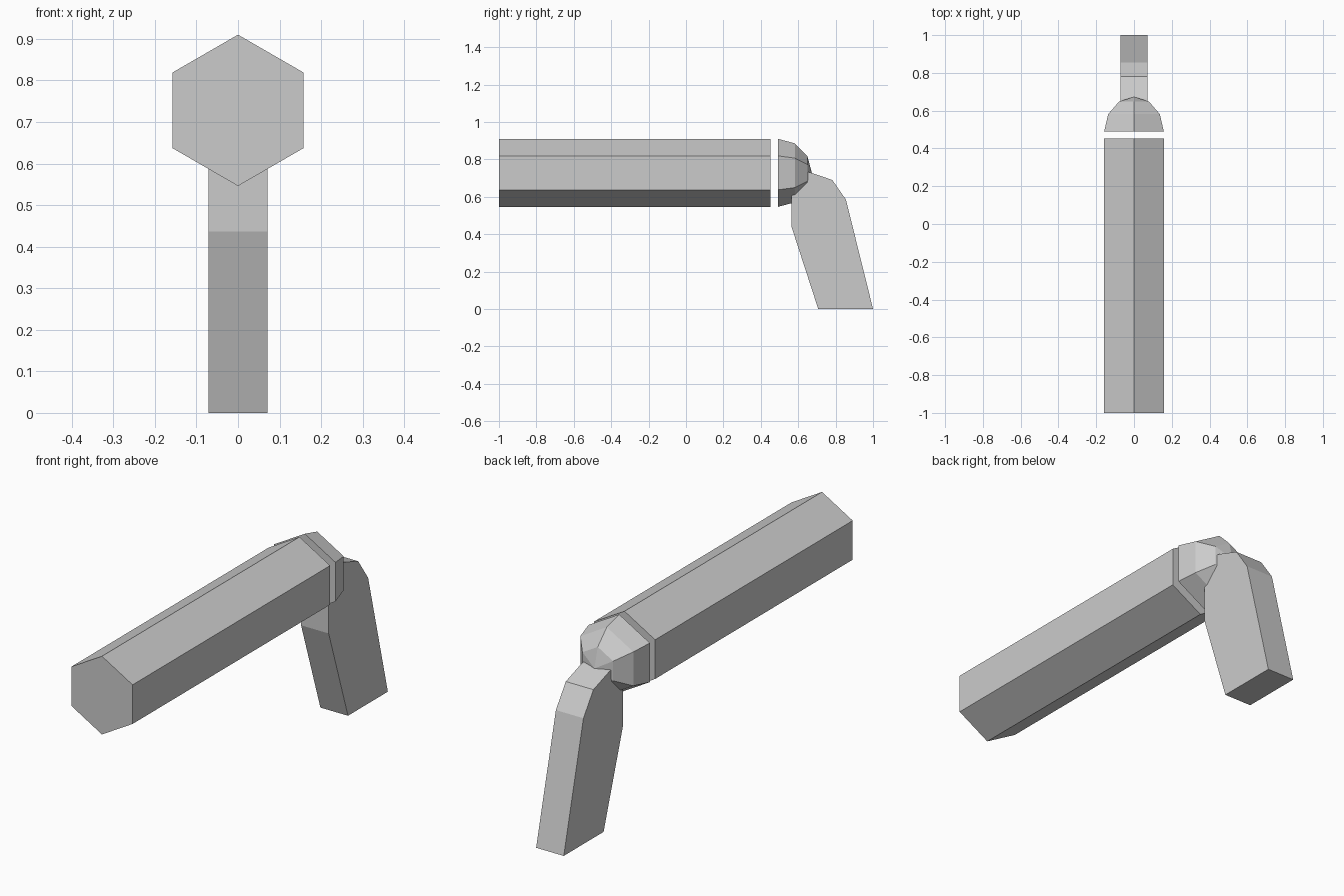
import bpy, bmesh
from math import sin, cos, pi

if "Cube" in bpy.data.objects:
    bpy.data.objects.remove(bpy.data.objects["Cube"])

R = 0.182        # hexagon corner radius
AXIS_Z = 0.728   # height of the barrel axis


def finish(name, bm):
    bmesh.ops.recalc_face_normals(bm, faces=bm.faces)
    mesh = bpy.data.meshes.new(name)
    bm.to_mesh(mesh)
    bm.free()
    obj = bpy.data.objects.new(name, mesh)
    bpy.context.collection.objects.link(obj)
    return obj


def hex_loft(name, rings, apex=None):
    """Bridge hexagonal rings (y, radius); close with a flat face or an apex."""
    bm = bmesh.new()
    loops = [[bm.verts.new((r * sin(i * pi / 3), y, AXIS_Z + r * cos(i * pi / 3)))
              for i in range(6)] for y, r in rings]
    for a, b in zip(loops, loops[1:]):
        for i in range(6):
            j = (i + 1) % 6
            bm.faces.new((a[i], a[j], b[j], b[i]))
    bm.faces.new(loops[0])
    if apex is None:
        bm.faces.new(loops[-1])
    else:
        tip = bm.verts.new((0, apex, AXIS_Z))
        for i in range(6):
            bm.faces.new((loops[-1][i], loops[-1][(i + 1) % 6], tip))
    return finish(name, bm)


def extrude_profile(name, points, half_width):
    """Extrude a (y, z) outline symmetrically along x."""
    bm = bmesh.new()
    face = bm.faces.new([bm.verts.new((-half_width, y, z)) for y, z in points])
    new = bmesh.ops.extrude_face_region(bm, geom=[face])["geom"]
    bmesh.ops.translate(bm, vec=(2 * half_width, 0, 0),
                        verts=[v for v in new if isinstance(v, bmesh.types.BMVert)])
    return finish(name, bm)


# Long hexagonal barrel
hex_loft("barrel", [(-1.0, R), (0.452, R)])

# Faceted hemisphere behind a narrow gap
DOME_Y = 0.491
hex_loft("rear_dome",
         [(DOME_Y + R * sin(k * pi / 6), R * cos(k * pi / 6)) for k in range(3)],
         apex=DOME_Y + R)

# Raked handle, its top front buried in the dome
extrude_profile("handle",
                [(0.707, 0), (1.0, 0), (0.855, 0.585), (0.782, 0.69),
                 (0.665, 0.73), (0.565, 0.745), (0.565, 0.437)], 0.071)
